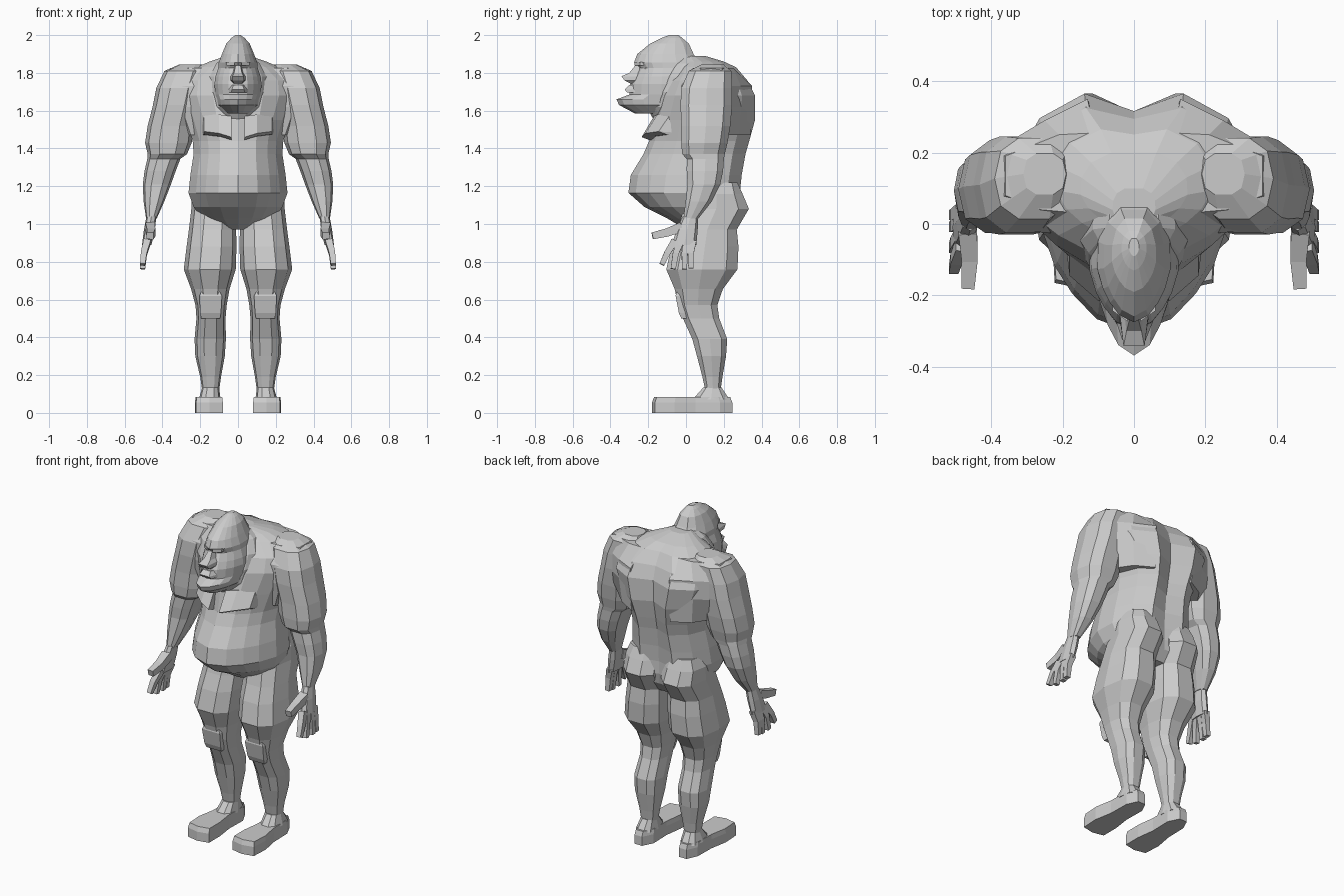
import bpy, bmesh, math
from mathutils import Vector

GREY = bpy.data.materials.new("plain grey")
GREY.diffuse_color = (0.6, 0.6, 0.6, 1)


def loft(name, rings, mirror=False):
    """Skin a list of equal-length point rings, closing both ends."""
    bm = bmesh.new()
    loops = [[bm.verts.new(p) for p in r] for r in rings]
    n = len(loops[0])
    for a, b in zip(loops, loops[1:]):
        for i in range(n):
            j = (i + 1) % n
            bm.faces.new((a[i], a[j], b[j], b[i]))
    bm.faces.new(loops[0])
    bm.faces.new(loops[-1])
    bmesh.ops.recalc_face_normals(bm, faces=bm.faces)
    me = bpy.data.meshes.new(name)
    bm.to_mesh(me)
    bm.free()
    me.materials.append(GREY)
    ob = bpy.data.objects.new(name, me)
    bpy.context.collection.objects.link(ob)
    if mirror:
        ob.modifiers.new("mirror", 'MIRROR').use_mirror_merge = False
    return ob


def body_ring(z, w, front, mid, back, groove=0.0):
    """Symmetric body section: pointed front, broad back with a spine groove."""
    half = [(0, front, 1), (.4, front, .89), (.66, front, .69), (.85, front, .47),
            (1, front, .15), (.98, back, .3), (.8, back, .72), (.42, back, 1),
            (0, back, 1 - groove)]
    pts = [(f * w, mid + (e - mid) * t, z) for f, e, t in half]
    return pts + [(-x, y, zz) for x, y, zz in pts[-2:0:-1]]


def limb_ring(x0, x1, y0, y1, z, n=10):
    """Slightly squared oval section between given bounds."""
    cx, cy, rx, ry = (x0 + x1) / 2, (y0 + y1) / 2, (x1 - x0) / 2, (y1 - y0) / 2
    out = []
    for i in range(n):
        a = 2 * math.pi * i / n
        c, s = math.cos(a), math.sin(a)
        out.append((cx + rx * math.copysign(abs(c) ** .8, c),
                    cy + ry * math.copysign(abs(s) ** .8, s), z))
    return out


def digit(name, path, r):
    """Tapering square finger along a path."""
    path = [Vector(p) for p in path]
    rings = []
    for k, p in enumerate(path):
        d = (path[min(k + 1, len(path) - 1)] - path[max(k - 1, 0)]).normalized()
        u = Vector((1, 0, 0)) - d * d.x
        u.normalize()
        v = d.cross(u)
        s = r * (1 - .3 * k / (len(path) - 1))
        rings.append([p + s * (a * u + b * v) for a, b in ((1, 1), (-1, 1), (-1, -1), (1, -1))])
    loft(name, rings, True)


# torso with hanging belly and humped back
loft("torso", [body_ring(*r) for r in (
    (.97, .10, .00, .10, .22), (1.03, .19, -.10, .08, .26),
    (1.09, .235, -.22, .06, .285, .1), (1.165, .262, -.305, .05, .285, .1),
    (1.26, .252, -.292, .06, .295, .12), (1.37, .235, -.225, .07, .315, .15),
    (1.44, .24, -.195, .08, .335, .17), (1.55, .275, -.175, .1, .365, .2),
    (1.68, .33, -.14, .12, .365, .2), (1.76, .32, -.10, .12, .325, .15),
    (1.83, .22, -.05, .12, .265, .1), (1.86, .15, -.02, .1, .2), (1.89, .06, -.02, .05, .1))])

# chest muscles with an undercut lower edge
loft("chest_muscle", [[(.035, y, z), (.10, y + .02, z + d), (.18, y + .09, z + 1.5 * d), (.2, .0, z + d), (.035, .0, z)]
                      for z, d, y in ((1.445, .02, -.195), (1.46, .02, -.235), (1.57, .01, -.17))], True)

# shoulder blades joining back to arms
blade = ((.05, .10), (.13, .35), (.25, .29), (.40, .20), (.40, .05), (.30, -.02), (.17, -.03))
low = ((.05, .10), (.13, .34), (.235, .28), (.29, .20), (.29, .06), (.25, .0), (.17, .0))
top = ((.05, .10), (.11, .255), (.21, .25), (.36, .19), (.36, .08), (.26, .04), (.15, .03))
loft("shoulder_blade", [[(x, y, z) for x, y in ring] for z, ring in
                        ((1.47, low), (1.62, blade), (1.73, blade), (1.825, top))], True)

# head with sloping crown and jutting pointed jaw
loft("head", [body_ring(*r) for r in (
    (1.585, .06, -.27, -.1, -.05), (1.63, .105, -.355, -.1, 0),
    (1.66, .11, -.368, -.1, .03), (1.685, .12, -.30, -.1, .06),
    (1.74, .125, -.295, -.1, .07), (1.78, .12, -.275, -.1, .08),
    (1.825, .105, -.25, -.1, .08), (1.855, .102, -.275, -.1, .07),
    (1.90, .085, -.258, -.1, .04), (1.955, .062, -.19, -.09, .015),
    (1.985, .035, -.13, -.07, -.02), (2.0, .014, -.09, -.065, -.04))])

# hair ruff from head to chest
loft("neck_ruff", [body_ring(*r) for r in (
    (1.55, .09, -.17, -.05, .05), (1.62, .13, -.21, -.06, .1), (1.70, .15, -.19, -.05, .15),
    (1.78, .15, -.14, -.03, .18), (1.85, .115, -.1, 0, .15), (1.885, .07, -.06, 0, .08))])

# nose and upper lip wedges
loft("nose", [[(-a, y0, z), (a, y0, z), (a * .7, y1, z), (-a * .7, y1, z)] for z, a, y0, y1 in (
    (1.745, .03, -.23, -.295), (1.76, .045, -.23, -.325), (1.782, .042, -.23, -.342),
    (1.80, .03, -.23, -.30), (1.84, .018, -.23, -.268))])
loft("upper_lip", [[(-a, -.23, z), (a, -.23, z), (a * .5, y1, z), (-a * .5, y1, z)] for z, a, y1 in (
    (1.695, .07, -.31), (1.712, .065, -.325), (1.735, .05, -.30))])

# brow and eyes
for name, z, h, y in (("brow", 1.848, .009, -.268), ("eye", 1.82, .008, -.243)):
    loft(name, [[(.018, y - .005, zz), (.06, y + .025, zz), (.06, y + .06, zz), (.018, y + .06, zz)]
                for zz in (z - h, z + h)], True)

# legs from buttock to ankle
loft("leg", [limb_ring(*r) for r in (
    (.03, .22, .09, .275, 1.22), (.012, .245, .02, .305, 1.16), (.006, .247, -.02, .34, 1.08),
    (.01, .26, -.05, .275, .97), (.008, .272, -.085, .285, .88), (.012, .287, -.112, .28, .76),
    (.045, .248, -.065, .20, .655), (.06, .225, -.045, .17, .57), (.066, .22, -.02, .18, .50),
    (.064, .23, .03, .222, .39), (.07, .226, .055, .215, .30), (.09, .20, .085, .195, .19),
    (.10, .19, .10, .185, .12))], True)

# kneecaps
loft("kneecap", [[(.145 - a, y, z), (.145 + a, y, z), (.145 + a, .05, z), (.145 - a, .05, z)]
                 for z, a, y in ((.50, .05, -.025), (.53, .055, -.038), (.62, .06, -.055), (.64, .05, -.05))], True)

# feet: curved slab plus heel collar
sole = [(.08, -.165), (.15, -.18), (.222, -.165), (.228, -.06), (.208, .05), (.205, .18),
        (.175, .245), (.125, .245), (.092, .18), (.095, .05), (.08, -.06)]
loft("foot", [[(.15 + (x - .15) * s, .03 + (y - .03) * s, z) for x, y in sole]
              for z, s in ((0, 1), (.055, 1), (.083, .95))], True)
loft("ankle", [limb_ring(*r) for r in ((.092, .208, .03, .235, .07), (.10, .19, .09, .19, .135))], True)

# arms from shoulder to wrist
loft("arm", [limb_ring(*r) for r in (
    (.19, .31, .08, .20, 1.845), (.17, .39, .01, .245, 1.81), (.19, .432, -.03, .25, 1.72),
    (.21, .45, -.035, .25, 1.63), (.235, .478, -.03, .24, 1.52), (.245, .492, -.03, .225, 1.43),
    (.27, .478, -.025, .21, 1.37), (.305, .48, .0, .205, 1.345), (.33, .495, .0, .20, 1.28),
    (.355, .504, .005, .185, 1.21), (.39, .50, -.005, .14, 1.12), (.43, .487, -.015, .068, 1.03))], True)

# hands
loft("palm", [limb_ring(*r, n=8) for r in (
    (.432, .485, -.018, .065, 1.04), (.44, .498, -.05, .062, .97), (.458, .508, -.075, .055, .89))], True)
for i, (y0, y1, z1) in enumerate(((-.06, -.128, .785), (-.028, -.068, .762), (.006, -.008, .76), (.036, .026, .765))):
    digit("finger_%d" % (i + 1), [(.48, y0, .91), (.498, (y0 + y1) / 2 - .006, .845), (.505, y1, z1)], .019)
digit("thumb", [(.465, -.02, .985), (.46, -.10, .955), (.465, -.178, .937)], .026)
